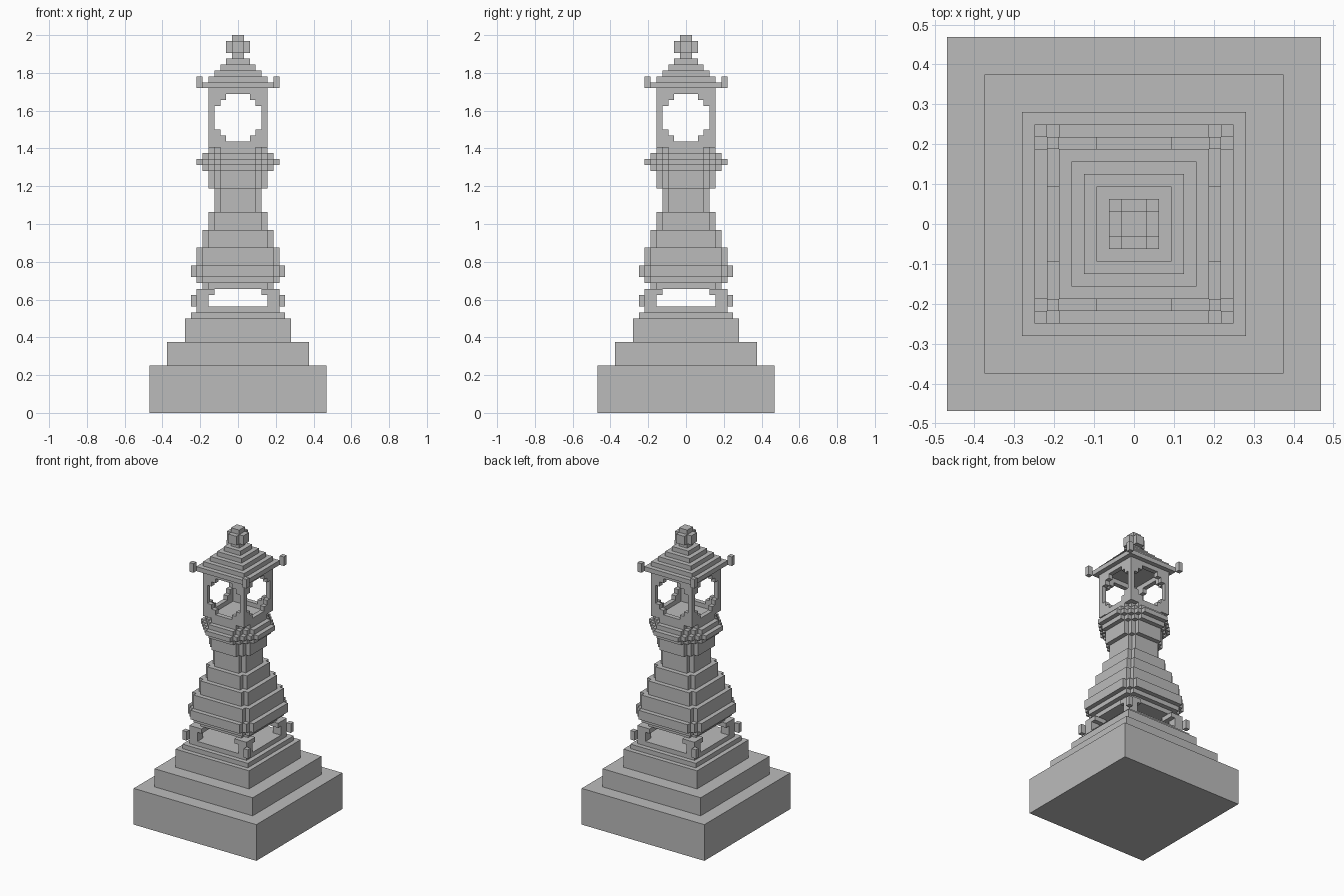
import bpy, bmesh, math
from mathutils import Matrix, Vector

cube = bpy.data.objects.get("Cube")
if cube:
    bpy.data.objects.remove(cube, do_unlink=True)

U = 1 / 32  # block size

stone = bpy.data.materials.new("grey stone")
stone.use_nodes = True
COLOUR = (0.5, 0.5, 0.5, 1)
stone.diffuse_color = COLOUR
stone.node_tree.nodes["Principled BSDF"].inputs["Base Color"].default_value = COLOUR


def finish(name, bm):
    """Turn a bmesh in block units into a stone object."""
    bmesh.ops.recalc_face_normals(bm, faces=bm.faces)
    bmesh.ops.scale(bm, vec=(U, U, U), verts=bm.verts)
    mesh = bpy.data.meshes.new(name)
    bm.to_mesh(mesh)
    bm.free()
    mesh.materials.append(stone)
    obj = bpy.data.objects.new(name, mesh)
    bpy.context.collection.objects.link(obj)
    return obj


def extrude(bm, points, offset):
    """Extrude one outline of 3D points; returns the new vertices."""
    verts = [bm.verts.new(p) for p in points]
    face = bm.faces.new(verts)
    out = bmesh.ops.extrude_face_region(bm, geom=[face], use_keep_orig=True)
    new = [g for g in out["geom"] if isinstance(g, bmesh.types.BMVert)]
    bmesh.ops.translate(bm, verts=new, vec=offset)
    return verts + new


def stepped_outline(half, flat):
    """Square outline whose corners are cut back in one-block stairs."""
    corner = [(half, flat)]
    x, y = half, flat
    while x > flat:
        x -= 1
        corner.append((x, y))
        y += 1
        corner.append((x, y))
    pts = []
    for k in range(4):
        c, s = (1, 0, -1, 0)[k], (0, 1, 0, -1)[k]
        pts += [(c * a - s * b, s * a + c * b) for a, b in corner]
    return pts


def tier(name, z0, z1, half, flat):
    bm = bmesh.new()
    extrude(bm, [(x, y, z0) for x, y in stepped_outline(half, flat)], (0, 0, z1 - z0))
    return finish(name, bm)


def corner_blocks(name, boxes):
    """Repeat boxes (low x=y, high x=y, low z, high z) on all four corners."""
    bm = bmesh.new()
    for sx in (-1, 1):
        for sy in (-1, 1):
            for a, b, z0, z1 in boxes:
                m = (a + b) / 2
                mat = Matrix.Translation((sx * m, sy * m, (z0 + z1) / 2)) \
                    @ Matrix.Diagonal((b - a, b - a, z1 - z0, 1))
                bmesh.ops.create_cube(bm, size=1, matrix=mat)
    return finish(name, bm)


# Stacked tiers: name, bottom, top, half width, half width of the uncut side
TIERS = [
    ("plinth", 0, 8, 15, 15),
    ("middle_step", 8, 12, 12, 12),
    ("upper_step", 12, 16, 9, 9),
    ("lower_slab", 16, 17, 8, 8),
    ("upper_slab", 17, 18, 7, 7),
    ("body_underside", 21, 22, 6, 5),
    ("body_base", 22, 23, 7, 6),
    ("body_band", 23, 25, 8, 6),
    ("body_lower_tier", 25, 28, 7, 6),
    ("body_middle_tier", 28, 31, 6, 5),
    ("body_upper_tier", 31, 34, 5, 4),
    ("neck", 34, 38, 4, 3),
    ("collar", 38, 41, 5, 3),
    ("lower_ring", 41, 42, 6, 3),
    ("main_ring", 42, 43, 7, 3),
    ("upper_ring", 43, 44, 6, 3),
    ("lantern_seat", 44, 45, 5, 3),
    ("lantern_floor", 45, 45.05, 5, 5),
    ("roof_eave", 55, 56, 6, 6),
    ("finial_stem", 60, 61, 1, 1),
    ("finial_knob", 61, 63, 2, 1),
    ("finial_tip", 63, 64, 1, 1),
]
for args in TIERS:
    tier(*args)
for i in range(4):
    tier("roof_step_%d" % (i + 1), 56 + i, 57 + i, 5 - i, 5 - i)

# Feet that hold the body above the slabs, and roof corner ornaments
corner_blocks("feet", [(7, 8, 18, 20), (5, 7, 18, 20), (4, 7, 20, 21)])
corner_blocks("eave_ornaments", [(6, 7, 55, 57)])

# Lantern walls with a stepped round window; half a wall, mirrored and turned
HALF_WALL = [(5, 45), (5, 55), (0, 55), (0, 54), (2, 54), (2, 53), (3, 53), (3, 52),
             (4, 52), (4, 48), (3, 48), (3, 47), (2, 47), (2, 46), (0, 46), (0, 45)]
bm = bmesh.new()
for k in range(4):
    for side in (-1, 1):
        verts = extrude(bm, [(side * x, -5, z) for x, z in HALF_WALL], (0, 1, 0))
        bmesh.ops.rotate(bm, verts=verts, cent=(0, 0, 0),
                         matrix=Matrix.Rotation(k * math.pi / 2, 3, "Z"))
finish("lantern_walls", bm)
